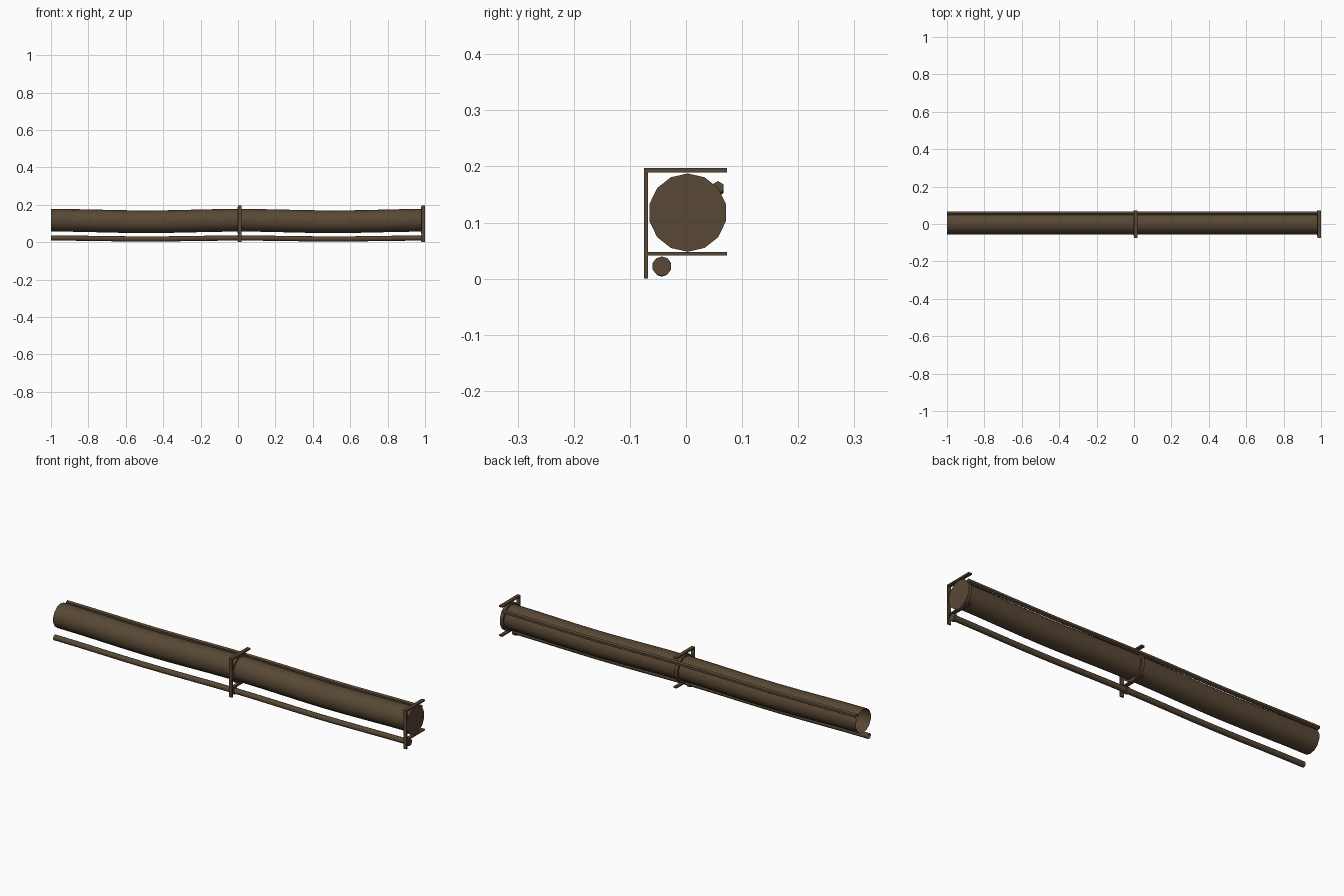
import bpy, bmesh, math

if "Cube" in bpy.data.objects:
    bpy.data.objects.remove(bpy.data.objects["Cube"])

brown = bpy.data.materials.new("dark rusty brown")
brown.diffuse_color = (0.098, 0.065, 0.035, 1)
brown.use_nodes = True
brown.node_tree.nodes["Principled BSDF"].inputs["Base Color"].default_value = brown.diffuse_color


def finish(name, bm, smooth=True):
    bmesh.ops.recalc_face_normals(bm, faces=bm.faces)
    me = bpy.data.meshes.new(name)
    bm.to_mesh(me)
    bm.free()
    ob = bpy.data.objects.new(name, me)
    bpy.context.collection.objects.link(ob)
    me.materials.append(brown)
    if smooth:
        bpy.context.view_layer.objects.active = ob
        ob.select_set(True)
        bpy.ops.object.shade_smooth_by_angle(angle=math.radians(40))
        ob.select_set(False)
    return ob


def tube(name, x0, x1, y, z, r, sides, sag=0.0, steps=1, cap_start=False, cap_end=True):
    """Round tube along x that hangs down between the brackets."""
    bm = bmesh.new()
    rings = []
    for i in range(steps + 1):
        x = x0 + (x1 - x0) * i / steps
        zc = z - sag * math.sin(math.pi * (x - 0.01)) ** 2
        rings.append([bm.verts.new((x, y + r * math.sin(2 * math.pi * k / sides),
                                    zc + r * math.cos(2 * math.pi * k / sides)))
                      for k in range(sides)])
    for a, b in zip(rings, rings[1:]):
        for k in range(sides):
            n = (k + 1) % sides
            bm.faces.new((a[k], a[n], b[n], b[k]))
    if cap_start:
        bm.faces.new(rings[0])
    if cap_end:
        bm.faces.new(rings[-1])
    return finish(name, bm)


def bar(name, lo, hi):
    bm = bmesh.new()
    bmesh.ops.create_cube(bm, size=1)
    for v in bm.verts:
        v.co = [(l + h) / 2 + c * (h - l) for l, h, c in zip(lo, hi, v.co)]
    return finish(name, bm, False)


# Sagging pipes and cable, open at the left end
tube("main_pipe", -1, 0.99, 0.003, 0.1175, 0.0605, 14, 0.008, 16)
tube("small_pipe", -1, 0.99, -0.043, 0.0225, 0.0138, 10, 0.005, 16)
tube("cable", -1, 0.99, 0.057, 0.163, 0.011, 6, 0.005, 16)

# Brackets with pipe collars
for tag, x in (("middle", 0.01), ("end", 0.991)):
    a, b = x - 0.009, x + 0.009
    bar(tag + "_bracket_post", (a, -0.075, 0), (b, -0.068, 0.197))
    bar(tag + "_bracket_top_arm", (a, -0.068, 0.189), (b, 0.073, 0.197))
    bar(tag + "_bracket_lower_arm", (a, -0.068, 0.041), (b, 0.073, 0.048))
    tube(tag + "_main_collar", x - 0.012, x + 0.006, 0.003, 0.1178, 0.0698, 14, cap_start=True)
    tube(tag + "_small_collar", x - 0.012, x + 0.006, -0.043, 0.0222, 0.0175, 10, cap_start=True)
